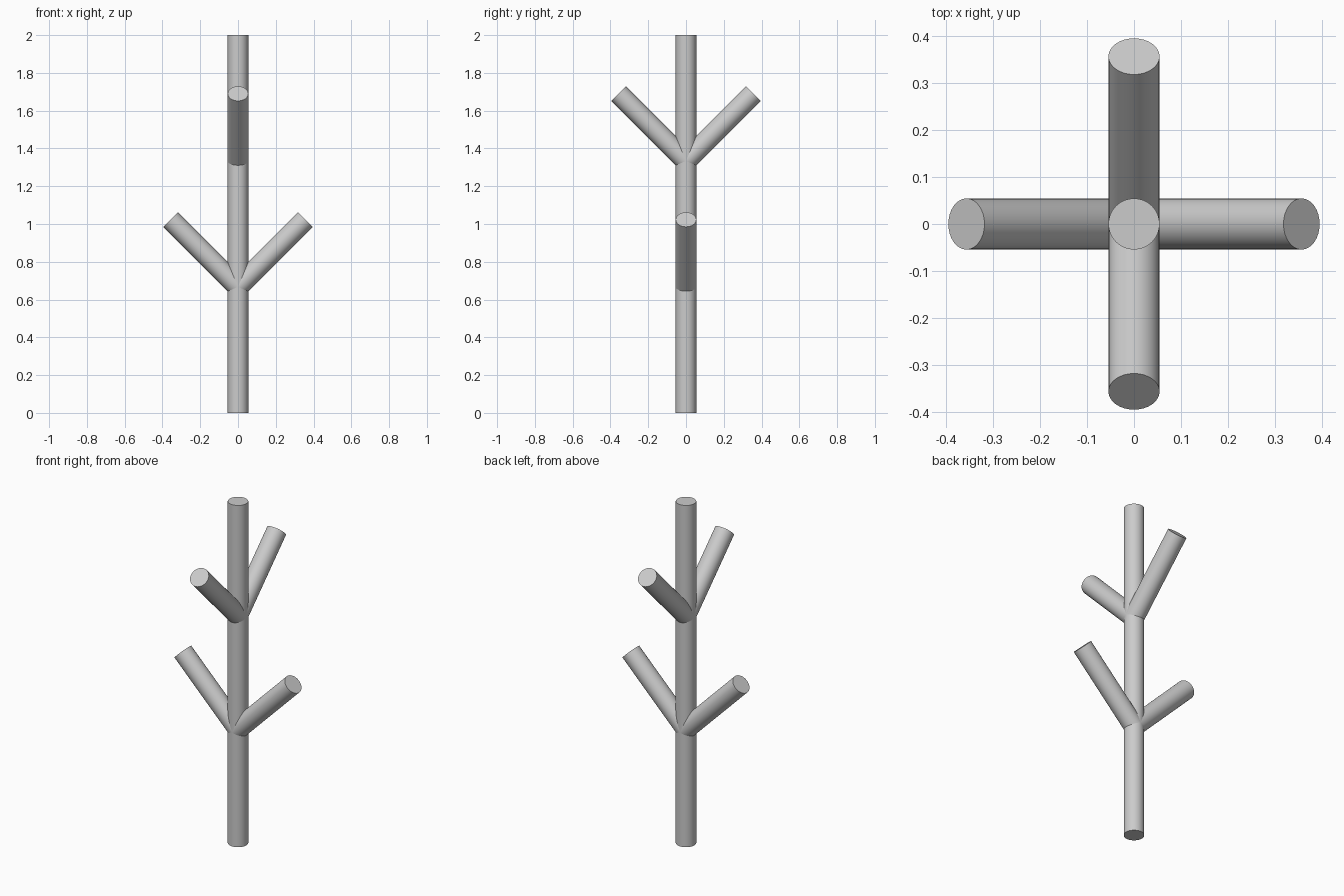
import bpy
import math
from mathutils import Vector

cube = bpy.data.objects.get("Cube")
if cube:
    bpy.data.objects.remove(cube, do_unlink=True)

RADIUS = 0.0545
HEIGHT = 2.0
REACH = 0.357  # sideways and upward travel of each 45 degree branch

grey = bpy.data.materials.new("light_grey")
grey.use_nodes = True
colour = (0.6, 0.6, 0.6, 1)
grey.diffuse_color = colour
grey.node_tree.nodes["Principled BSDF"].inputs["Base Color"].default_value = colour


def rod(name, start, end):
    """Capped round rod between two points."""
    start, end = Vector(start), Vector(end)
    axis = end - start
    bpy.ops.mesh.primitive_cylinder_add(
        vertices=32, radius=RADIUS, depth=axis.length,
        location=(start + end) / 2,
        rotation=axis.to_track_quat('Z', 'Y').to_euler())
    obj = bpy.context.object
    obj.name = name
    obj.data.materials.append(grey)
    bpy.ops.object.shade_smooth_by_angle(angle=math.radians(30))
    return obj


# Upright trunk
rod("trunk", (0, 0, 0), (0, 0, HEIGHT))

# Lower pair spreads sideways at one third, upper pair front to back at two thirds
branches = {
    "lower_left_branch": (1, 0, HEIGHT / 3),
    "lower_right_branch": (-1, 0, HEIGHT / 3),
    "upper_front_branch": (0, -1, HEIGHT * 2 / 3),
    "upper_back_branch": (0, 1, HEIGHT * 2 / 3),
}
for name, (dx, dy, z) in branches.items():
    rod(name, (0, 0, z), (dx * REACH, dy * REACH, z + REACH))
